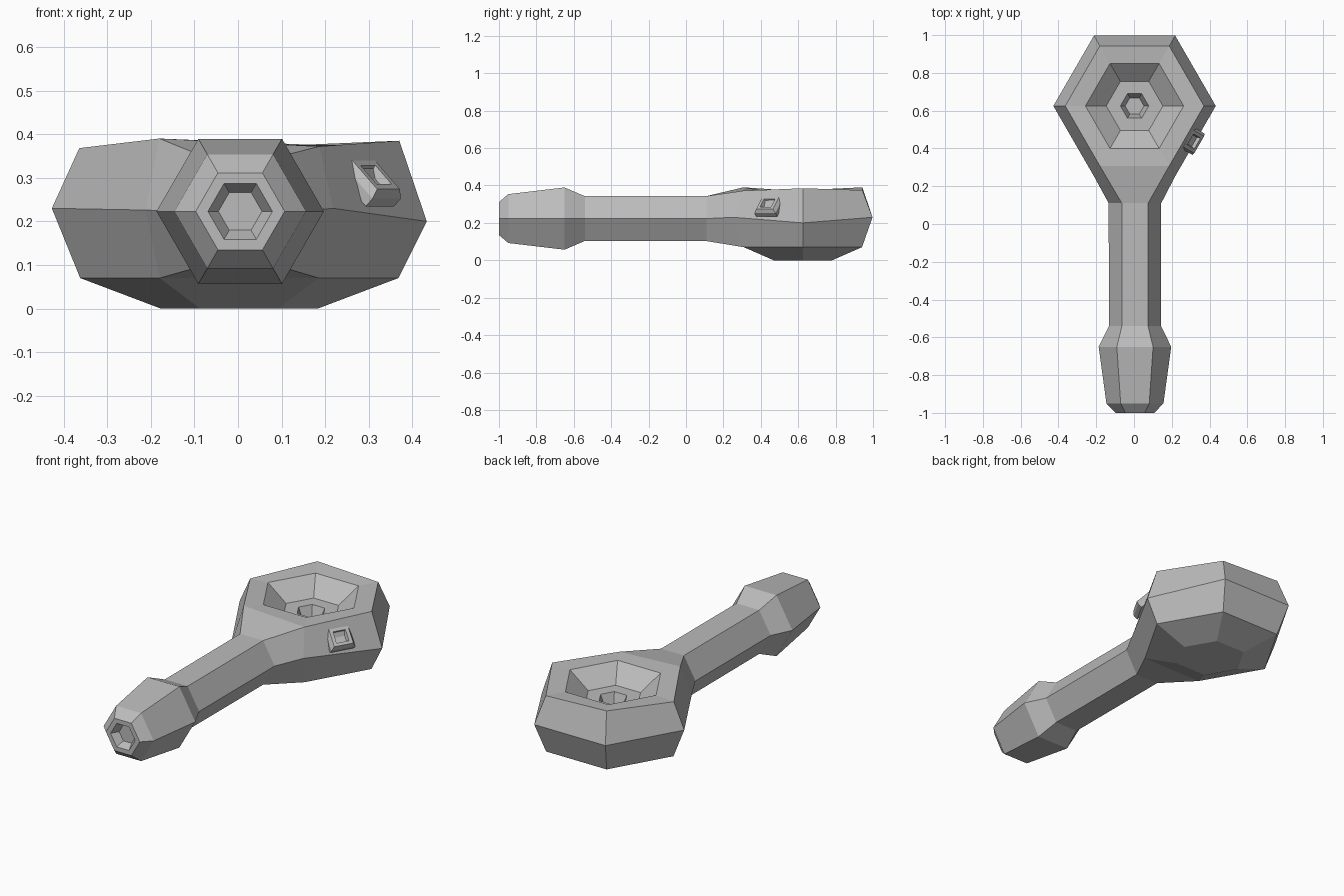
import bpy, bmesh, math
from mathutils import Vector

cube = bpy.data.objects.get("Cube")
if cube:
    bpy.data.objects.remove(cube, do_unlink=True)

grey = bpy.data.materials.new("plain grey")
grey.use_nodes = True
grey.diffuse_color = (0.5, 0.5, 0.5, 1)
grey.node_tree.nodes["Principled BSDF"].inputs["Base Color"].default_value = (0.5, 0.5, 0.5, 1)


def hexagon(bm, centre, radius, u, v, lift=(0,) * 6):
    """Six vertices around centre in the plane of u and v, each lifted in z."""
    ring = []
    for k in range(6):
        a = math.radians(60 * k)
        p = Vector(centre) + radius * (math.cos(a) * Vector(u) + math.sin(a) * Vector(v))
        ring.append(bm.verts.new(p + Vector((0, 0, lift[k]))))
    return ring


def bridge(bm, a, b, skip=()):
    n = len(a)
    for k in range(n):
        if k not in skip:
            bm.faces.new((a[k], a[(k + 1) % n], b[(k + 1) % n], b[k]))


def finish(bm, name):
    bmesh.ops.recalc_face_normals(bm, faces=bm.faces)
    mesh = bpy.data.meshes.new(name)
    bm.to_mesh(mesh)
    bm.free()
    mesh.materials.append(grey)
    obj = bpy.data.objects.new(name, mesh)
    bpy.context.collection.objects.link(obj)


X, Y, Z = (1, 0, 0), (0, 1, 0), (0, 0, 1)
bm = bmesh.new()

# Bowl: hexagonal rings from the underside, over the rim and down inside
UNEVEN = (0.005, -0.005, 0.01, -0.012, 0.01, -0.008)
bowl = []
for radius, z, wobble in ((0.18, 0, 0), (0.365, 0.07, 0), (0.43, 0.223, -1.5), (0.367, 0.38, 1),
                          (0.26, 0.375, 0), (0.15, 0.29, 0), (0.075, 0.29, 0), (0.05, 0.23, 0)):
    lift = UNEVEN if wobble > 0 else [0] * 6
    if wobble < 0:
        lift = [-0.023, 0.007, 0.007, 0.007, 0.003, 0.007]
    bowl.append(hexagon(bm, (0.003, 0.625, z), radius, X, Y, lift))
for i in range(len(bowl) - 1):
    # the front side of the two outer bands opens into the stem
    bridge(bm, bowl[i], bowl[i + 1], skip=(4,) if i in (1, 2) else ())
bm.faces.new(bowl[0])
bm.faces.new(bowl[-1])

# Stem: starts on the bowl's open side and runs to the recessed mouthpiece
low, mid, top = bowl[1], bowl[2], bowl[3]
previous = [mid[5], top[5], top[4], mid[4], low[4], low[5]]
for y, radius in ((0.11, 0.139), (-0.54, 0.138), (-0.65, 0.192), (-0.95, 0.151),
                  (-1, 0.102), (-1, 0.074), (-0.96, 0.05)):
    ring = hexagon(bm, (0.005, y, 0.223), radius, X, Z)
    bridge(bm, previous, ring)
    previous = ring
bm.faces.new(previous)
finish(bm, "pipe_body")

# Air hole: square raised collar on the bowl's left front side
bm = bmesh.new()
along = Vector((0.5, 0.866, 0)).normalized()
up = Vector((-0.13, 0.075, 0.15)).normalized()
up = (up - along * up.dot(along)).normalized()
out = along.cross(up)
centre = Vector((0.302, 0.445, 0.29))
previous = None
for half, height in ((0.065, -0.02), (0.065, 0.005), (0.052, 0.024), (0.034, 0.024), (0.028, 0.004)):
    ring = [bm.verts.new(centre + out * height + along * half * a + up * half * 0.9 * b)
            for a, b in ((-1, -1), (1, -1), (1, 1), (-1, 1))]
    if previous:
        bridge(bm, previous, ring)
    else:
        bm.faces.new(ring)
    previous = ring
bm.faces.new(previous)
finish(bm, "air_hole_collar")
